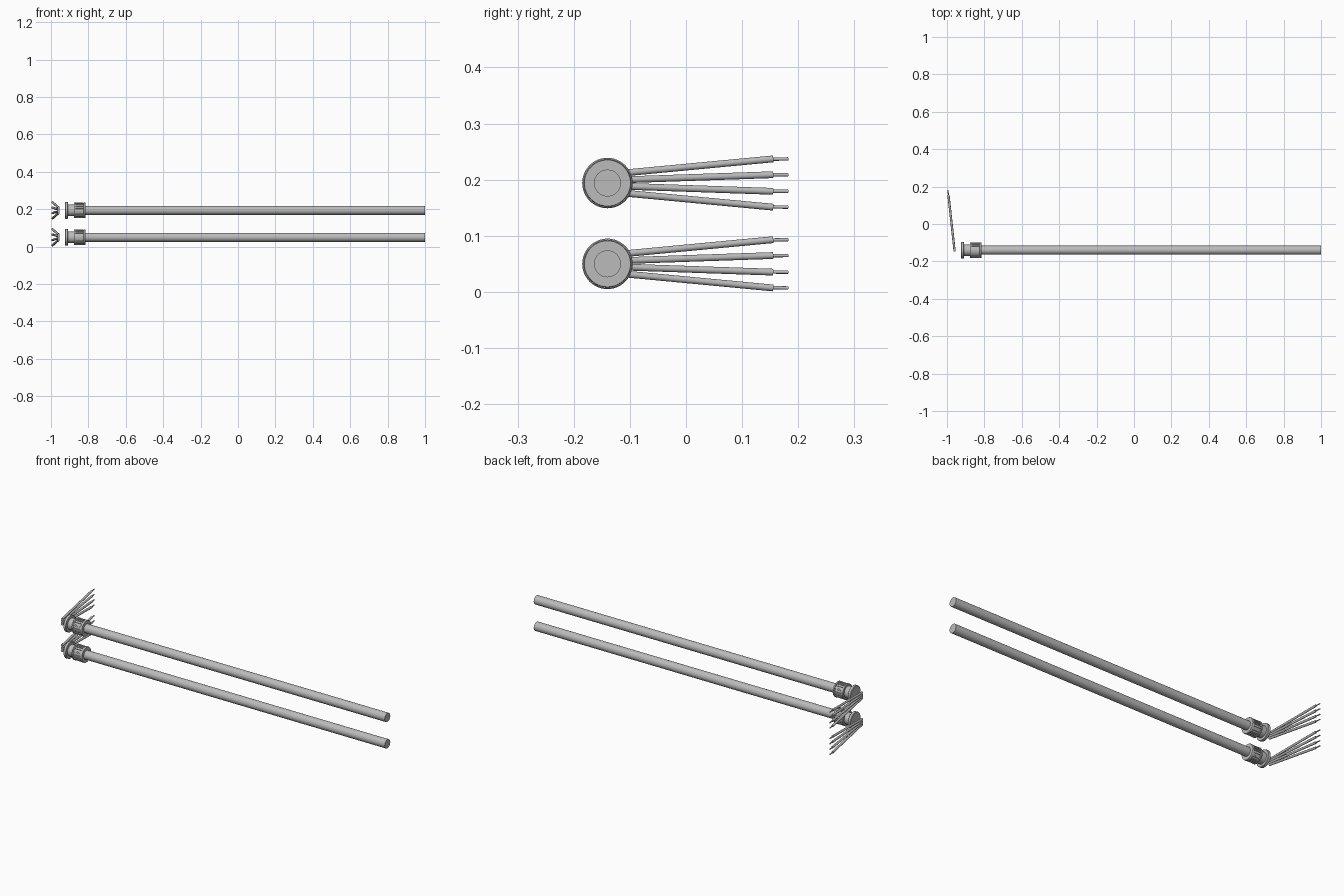
import bpy, math
from mathutils import Vector

if "Cube" in bpy.data.objects:
    bpy.data.objects.remove(bpy.data.objects["Cube"], do_unlink=True)

grey = bpy.data.materials.new("light_grey")
grey.use_nodes = True
colour = (0.5, 0.5, 0.5, 1)
grey.diffuse_color = colour
grey.node_tree.nodes["Principled BSDF"].inputs["Base Color"].default_value = colour


def finish(obj, name):
    obj.name = name
    obj.data.materials.append(grey)
    bpy.ops.object.shade_smooth_by_angle(angle=math.radians(35))
    return obj


def rod(name, start, end, radius, sides=32):
    a, b = Vector(start), Vector(end)
    bpy.ops.mesh.primitive_cylinder_add(vertices=sides, radius=radius,
                                        depth=(b - a).length, location=(a + b) / 2)
    obj = bpy.context.object
    obj.rotation_euler = (b - a).to_track_quat('Z', 'Y').to_euler()
    return finish(obj, name)


def lathe(name, profile, y, z, sides=48):
    # Closed solid revolved about a line along x; profile holds (x, radius)
    verts = [(x, y + r * math.cos(t), z + r * math.sin(t)) for x, r in profile
             for t in (2 * math.pi * k / sides for k in range(sides))]
    faces = [(i * sides + k, (i + 1) * sides + k,
              (i + 1) * sides + (k + 1) % sides, i * sides + (k + 1) % sides)
             for i in range(len(profile) - 1) for k in range(sides)]
    faces += [tuple(range(sides)),
              tuple(reversed(range(len(verts) - sides, len(verts))))]
    mesh = bpy.data.meshes.new(name)
    mesh.from_pydata(verts, [], faces)
    obj = bpy.data.objects.new(name, mesh)
    bpy.context.collection.objects.link(obj)
    bpy.ops.object.select_all(action='DESELECT')
    obj.select_set(True)
    bpy.context.view_layer.objects.active = obj
    return finish(obj, name)


def rib(name, x0, x1, y, z, angle):
    # Small grip bar lying along the sleeve
    bpy.ops.mesh.primitive_cube_add(size=1)
    obj = bpy.context.object
    obj.scale = (x1 - x0, 0.006, 0.005)
    obj.rotation_euler.x = angle - math.pi / 2
    obj.location = ((x0 + x1) / 2, y + 0.0385 * math.cos(angle),
                    z + 0.0385 * math.sin(angle))
    return finish(obj, name)


Y = -0.14
for level, z in (("lower", 0.05), ("upper", 0.194)):
    # Cable
    rod(level + "_cable", (-0.83, Y, z), (1, Y, z), 0.024)

    # Connector: flange, neck and grip sleeve
    lathe(level + "_connector", [
        (-0.925, 0.043), (-0.923, 0.045), (-0.911, 0.045), (-0.909, 0.043),
        (-0.909, 0.031), (-0.878, 0.031), (-0.878, 0.040), (-0.876, 0.042),
        (-0.870, 0.042), (-0.868, 0.037), (-0.826, 0.037), (-0.824, 0.042),
        (-0.818, 0.042), (-0.816, 0.041)], Y, z)
    for k in range(20):
        a = 2 * math.pi * k / 20
        rib(f"{level}_grip_rib_{k}", -0.869, -0.825, Y, z, a)

    # Fanned wires with bare tips
    for k, (near, far) in enumerate(((-0.0145, -0.043), (-0.0045, -0.0148),
                                     (0.0045, 0.0148), (0.0145, 0.043))):
        start = Vector((-0.959, -0.147, z + near))
        end = Vector((-0.992, 0.155, z + far))
        tip = (-0.995, 0.182, z + far)
        rod(f"{level}_wire_{k}", start, end, 0.006, 20)
        rod(f"{level}_wire_tip_{k}", end - (end - start) * 0.02, tip, 0.003, 16)
